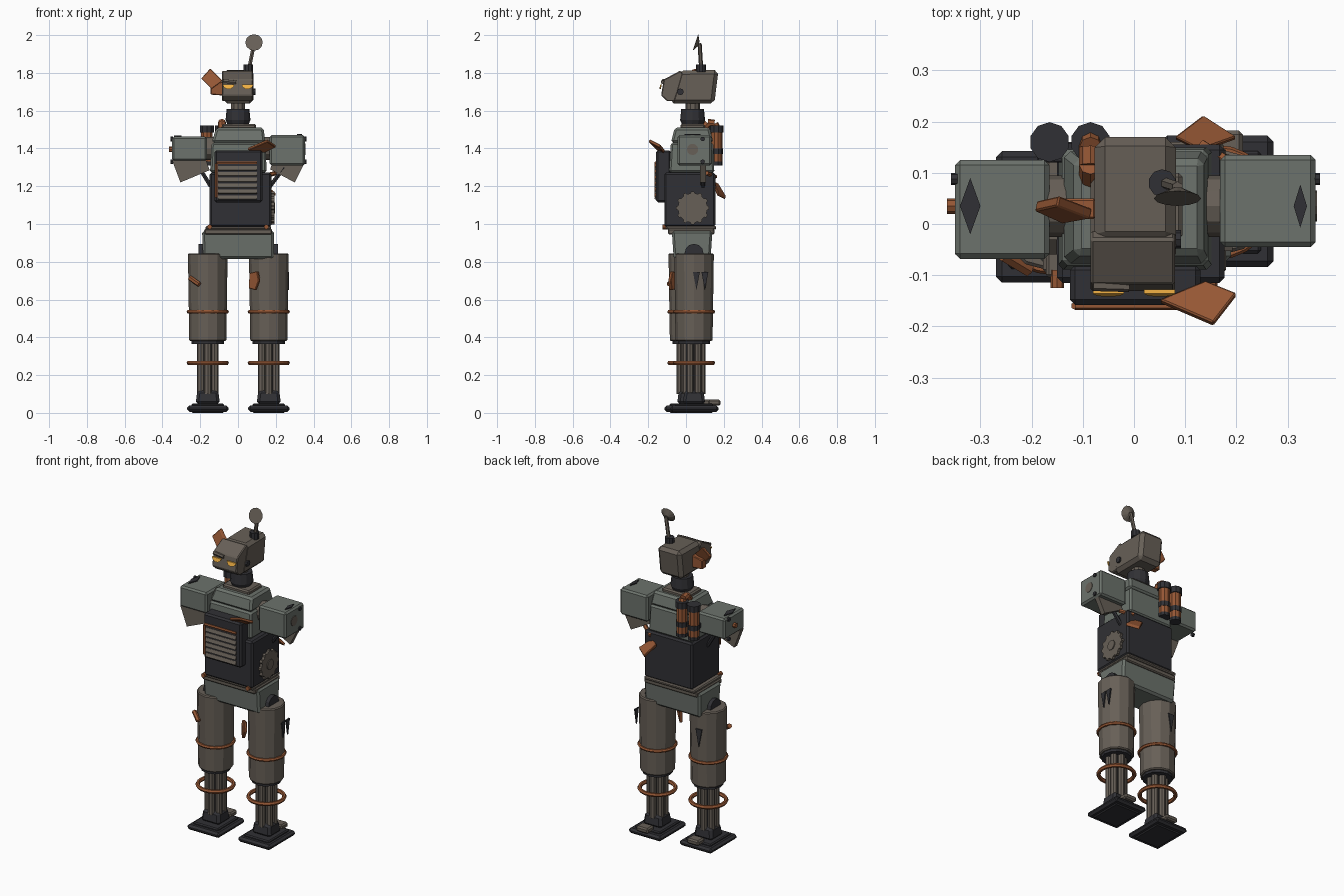
import bpy, bmesh, math
from mathutils import Vector
from math import sin, cos, pi

if "Cube" in bpy.data.objects:
    bpy.data.objects.remove(bpy.data.objects["Cube"])


def mat(name, rgb):
    m = bpy.data.materials.new(name)
    m.diffuse_color = (*rgb, 1)
    m.use_nodes = True
    m.node_tree.nodes["Principled BSDF"].inputs["Base Color"].default_value = m.diffuse_color
    return m


GREEN = mat("green_grey", (.15, .17, .15))
BROWN = mat("brown_grey", (.135, .115, .095))
DARK = mat("dark_steel", (.03, .03, .035))
RUST = mat("rust", (.30, .095, .035))
GLOW = mat("eye_glow", (.9, .45, .06))


def finish(name, bm, m, bevel=0):
    bmesh.ops.recalc_face_normals(bm, faces=bm.faces)
    me = bpy.data.meshes.new(name)
    bm.to_mesh(me)
    bm.free()
    ob = bpy.data.objects.new(name, me)
    bpy.context.collection.objects.link(ob)
    me.materials.append(m)
    if bevel:
        b = ob.modifiers.new("bevel", 'BEVEL')
        b.width, b.segments, b.limit_method = bevel, 1, 'ANGLE'
        b.angle_limit = math.radians(35)
    return ob


def slab(name, pts, vec, m, bevel=0):
    """Flat 3D outline pushed along a vector."""
    bm = bmesh.new()
    f = bm.faces.new([bm.verts.new(p) for p in pts])
    ext = bmesh.ops.extrude_face_region(bm, geom=[f], use_keep_orig=True)
    bmesh.ops.translate(bm, vec=Vector(vec),
                        verts=[v for v in ext['geom'] if isinstance(v, bmesh.types.BMVert)])
    return finish(name, bm, m, bevel)


def side_prism(name, yz, x0, x1, m, bevel=0):
    return slab(name, [(x0, y, z) for y, z in yz], (x1 - x0, 0, 0), m, bevel)


def front_prism(name, xz, y0, y1, m, bevel=0):
    return slab(name, [(x, y0, z) for x, z in xz], (0, y1 - y0, 0), m, bevel)


def block(name, x0, x1, y0, y1, z0, z1, m, bevel=.008, top=None):
    """Box; top=(x0,x1,y0,y1) makes it taper."""
    bm = bmesh.new()
    rings = []
    for (a, b, c, d), z in (((x0, x1, y0, y1), z0), (top or (x0, x1, y0, y1), z1)):
        rings.append([bm.verts.new(p) for p in ((a, c, z), (b, c, z), (b, d, z), (a, d, z))])
    lo, hi = rings
    bm.faces.new(lo)
    bm.faces.new(hi)
    for i in range(4):
        j = (i + 1) % 4
        bm.faces.new((lo[i], lo[j], hi[j], hi[i]))
    return finish(name, bm, m, bevel)


def rod(name, a, b, r1, m, r2=None, sides=10, bevel=0):
    a, b = Vector(a), Vector(b)
    bm = bmesh.new()
    bmesh.ops.create_cone(bm, cap_ends=True, segments=sides, radius1=r1,
                          radius2=r1 if r2 is None else r2, depth=(b - a).length)
    q = Vector((0, 0, 1)).rotation_difference(b - a)
    for v in bm.verts:
        v.co = q @ v.co + (a + b) / 2
    return finish(name, bm, m, bevel)


def ring(name, c, R, r, m):
    bpy.ops.mesh.primitive_torus_add(location=c, major_radius=R, minor_radius=r,
                                     major_segments=24, minor_segments=6)
    ob = bpy.context.object
    ob.name = name
    ob.data.materials.append(m)


# Legs: (side, centre x, centre y)
for s, cx, cy in (("left", -.16, .0125), ("right", .163, .0425)):
    block(s + "_sole", cx - .11, cx + .11, cy - .127, cy + .13, .006, .038, DARK, .012)
    block(s + "_foot_pad", cx - .085, cx + .085, cy - .1, cy + .1, .0, .05, DARK, .006)
    block(s + "_heel", cx - .03, cx + .05, cy + .075, cy + .14, .038, .07, BROWN)
    block(s + "_ankle", cx - .065, cx + .065, cy - .06, cy + .06, .045, .12, DARK, .015,
          (cx - .055, cx + .055, cy - .05, cy + .05))
    rod(s + "_shin_core", (cx, cy, .1), (cx, cy, .4), .04, DARK)
    for i in range(6):
        a = i * pi / 3 + pi / 6
        x, y = cx + .042 * cos(a), cy + .042 * sin(a)
        rod(s + "_shin_strut", (x, y, .1), (x, y, .4), .02, BROWN, sides=8)
    rod(s + "_knee_collar", (cx, cy, .365), (cx, cy, .39), .085, DARK, sides=12)
    rod(s + "_thigh", (cx, cy, .38), (cx, cy, .845), .098, BROWN, .105, 12, .006)
    rod(s + "_hip", (cx - .05, cy, .845), (cx + .05, cy, .845), .05, DARK, sides=12)
    ring(s + "_thigh_ring", (cx, cy, .535), .102, .01, RUST)
    ring(s + "_ankle_ring", (cx, cy, .265), .1, .012, RUST)

# Thigh scars and rusty chips
for y in (.055, .1):
    slab("thigh_gouge", [(.262, y - .018, .745), (.262, y + .018, .745), (.262, y, .65)],
         (.008, 0, 0), DARK)
slab("left_thigh_gouge", [(-.19, .113, .74), (-.15, .116, .74), (-.17, .115, .63)], (0, .006, 0), DARK)
slab("right_thigh_chip", [(.065, -.03, .66), (.1, -.075, .65), (.12, -.08, .7),
                          (.11, -.07, .75), (.07, -.035, .74)], (-.01, -.015, 0), RUST, .003)
rod("left_thigh_chip", (-.255, -.06, .715), (-.205, -.09, .68), .014, RUST, sides=6)

# Pelvis, belt, waist
block("pelvis", -.185, .19, -.065, .13, .815, .965, GREEN, .012, (-.19, .19, -.075, .14))
block("belt", -.178, .18, -.095, .15, .945, .975, BROWN, .006)
block("belt_rim", -.172, .175, -.105, .16, .97, .99, BROWN, .006)
for x in (-.15, .15):
    rod("belt_bolt", (x, -.09, .985), (x, -.125, .985), .013, RUST, sides=8)
block("abdomen", -.15, .177, -.115, .155, .985, 1.272, DARK, .01)

# Side gear with small teeth
outline = []
for i in range(12):
    for k, r in ((-.3, .078), (-.15, .088), (.15, .088), (.3, .078)):
        a = (i + k) * pi / 6
        outline.append((.035 + r * cos(a), 1.085 + r * sin(a)))
side_prism("side_gear", outline, .175, .192, BROWN)
rod("gear_hub", (.185, .035, 1.085), (.197, .035, 1.085), .03, BROWN, sides=12)

# Chest
block("chest", -.148, .152, -.09, .15, 1.272, 1.43, GREEN, .01, (-.14, .145, -.08, .145))
block("chest_top", -.14, .145, -.08, .145, 1.43, 1.51, GREEN, .012, (-.115, .135, -.06, .125))
block("collar_plate", -.085, .095, -.03, .1, 1.5, 1.53, BROWN)
rod("shoulder_axle", (-.2, .035, 1.4), (.2, .035, 1.4), .06, BROWN, sides=12)

# Chest grille
block("grille_panel", -.125, .13, -.158, -.08, 1.115, 1.39, DARK, .01)
for i in range(6):
    z = 1.14 + i * .031
    side_prism("grille_slat", [(-.155, z - .012), (-.168, z - .008), (-.16, z + .012), (-.15, z + .012)],
               -.105, .1, BROWN)
rod("grille_frame_side", (-.115, -.16, 1.14), (-.115, -.16, 1.32), .008, RUST, sides=6)
rod("grille_frame_top", (-.115, -.16, 1.325), (.1, -.16, 1.325), .008, RUST, sides=6)

# Torn rusty plates, front and back
slab("front_rust_plate", [(.05, -.155, 1.39), (.14, -.118, 1.375), (.2, -.142, 1.405), (.155, -.2, 1.435)],
     (0, .008, .014), RUST, .003)
slab("back_rust_plate", [(.08, .165, 1.2), (.13, .14, 1.21), (.2, .165, 1.15), (.135, .207, 1.13)],
     (.0, .006, .016), RUST, .003)
rod("back_rust_rod", (.13, .155, 1.25), (.2, .11, 1.27), .012, RUST, sides=6)

# Shoulders with scars, and torn sleeve plates below
block("left_shoulder", -.35, -.165, -.068, .125, 1.335, 1.462, GREEN, .01)
block("right_shoulder", .168, .355, -.045, .135, 1.31, 1.47, GREEN, .01)
for x, z, w, h in ((-.32, 1.462, .02, .055), (.325, 1.47, .013, .042)):
    slab("shoulder_scar", [(x - w, .035, z), (x, .035 - h, z), (x + w, .035, z), (x, .035 + h, z)],
         (0, 0, .006), DARK)
rod("left_shoulder_stub", (-.34, .035, 1.395), (-.365, .035, 1.395), .015, RUST, sides=8)
rod("right_shoulder_patch", (.35, .035, 1.395), (.358, .035, 1.395), .03, BROWN, sides=12)
for z in (1.33, 1.45):
    rod("right_shoulder_bolt", (.35, .088, z), (.363, .088, z), .012, DARK, sides=8)
    rod("left_shoulder_bolt", (-.345, .088, z), (-.358, .088, z), .012, DARK, sides=8)
front_prism("left_sleeve", [(-.35, 1.34), (-.17, 1.34), (-.15, 1.285), (-.305, 1.22)], -.06, -.03, BROWN)
front_prism("right_sleeve", [(.18, 1.32), (.35, 1.32), (.3, 1.22), (.17, 1.29)], .075, .105, BROWN)
rod("right_strut", (.17, .09, 1.2), (.245, .085, 1.3), .012, DARK, sides=6)
rod("left_strut", (-.145, .0, 1.2), (-.23, .0, 1.34), .012, DARK, sides=6)

# Back canisters and elbow pipe
for x in (-.165, -.085):
    rod("canister", (x, .16, 1.32), (x, .16, 1.5), .032, RUST, sides=10)
    for z0, z1, r in ((1.31, 1.33, .034), (1.37, 1.4, .035), (1.485, 1.522, .039)):
        rod("canister_band", (x, .16, z0), (x, .16, z1), r, DARK, sides=10)
block("canister_bracket", -.19, -.06, .12, .16, 1.37, 1.4, DARK, .003)
path = [(-.085, .16, 1.51), (-.085, .15, 1.53), (-.085, .115, 1.535), (-.085, .09, 1.5)]
for a, b in zip(path, path[1:]):
    rod("elbow_pipe", a, b, .022, RUST, sides=8)

# Neck
rod("neck_base", (0, .035, 1.525), (0, .035, 1.55), .055, DARK, .066, 12)
rod("neck_ring", (0, .035, 1.55), (0, .035, 1.61), .066, DARK, .06, 12)
rod("neck_post", (0, .035, 1.6), (0, .035, 1.65), .038, BROWN, sides=10)

# Head: skull, mask, brow, eyes
side_prism("skull", [(-.085, 1.637), (.15, 1.637), (.172, 1.815), (-.035, 1.812)], -.077, .082, BROWN, .02)
side_prism("mask", [(-.132, 1.68), (-.118, 1.765), (-.03, 1.812), (-.012, 1.79), (-.06, 1.65), (-.1, 1.65)],
           -.085, .08, BROWN, .005)
rod("brow", (-.08, -.12, 1.757), (-.01, -.122, 1.75), .011, BROWN, sides=6)
for x in (-.05, .05):
    arc = [(x + .03 * cos(pi + i * pi / 8), -.128 - .006 * sin(i * pi / 8),
            1.738 - .024 * sin(i * pi / 8)) for i in range(9)]
    slab("eye", arc, (0, -.008, 0), GLOW)
rod("jaw_bolt", (.075, -.03, 1.7), (.092, -.03, 1.7), .018, DARK, sides=8)

# Torn rusty ear
front_prism("ear_root", [(-.075, 1.755), (-.075, 1.68), (-.145, 1.685), (-.145, 1.74)], .01, .05, RUST, .004)
slab("ear_flap", [(-.195, .025, 1.77), (-.15, .035, 1.82), (-.085, .01, 1.755), (-.14, -.0, 1.715)],
     (.004, .02, .004), RUST, .003)

# Antenna with dish
rod("antenna_base", (.055, .08, 1.805), (.055, .08, 1.845), .027, DARK, sides=10)
rod("antenna_mast", (.06, .08, 1.83), (.085, .072, 1.955), .011, BROWN, sides=6)
rod("antenna_dish", (.085, .068, 1.955), (.085, .05, 1.961), .012, BROWN, .046, 12)
